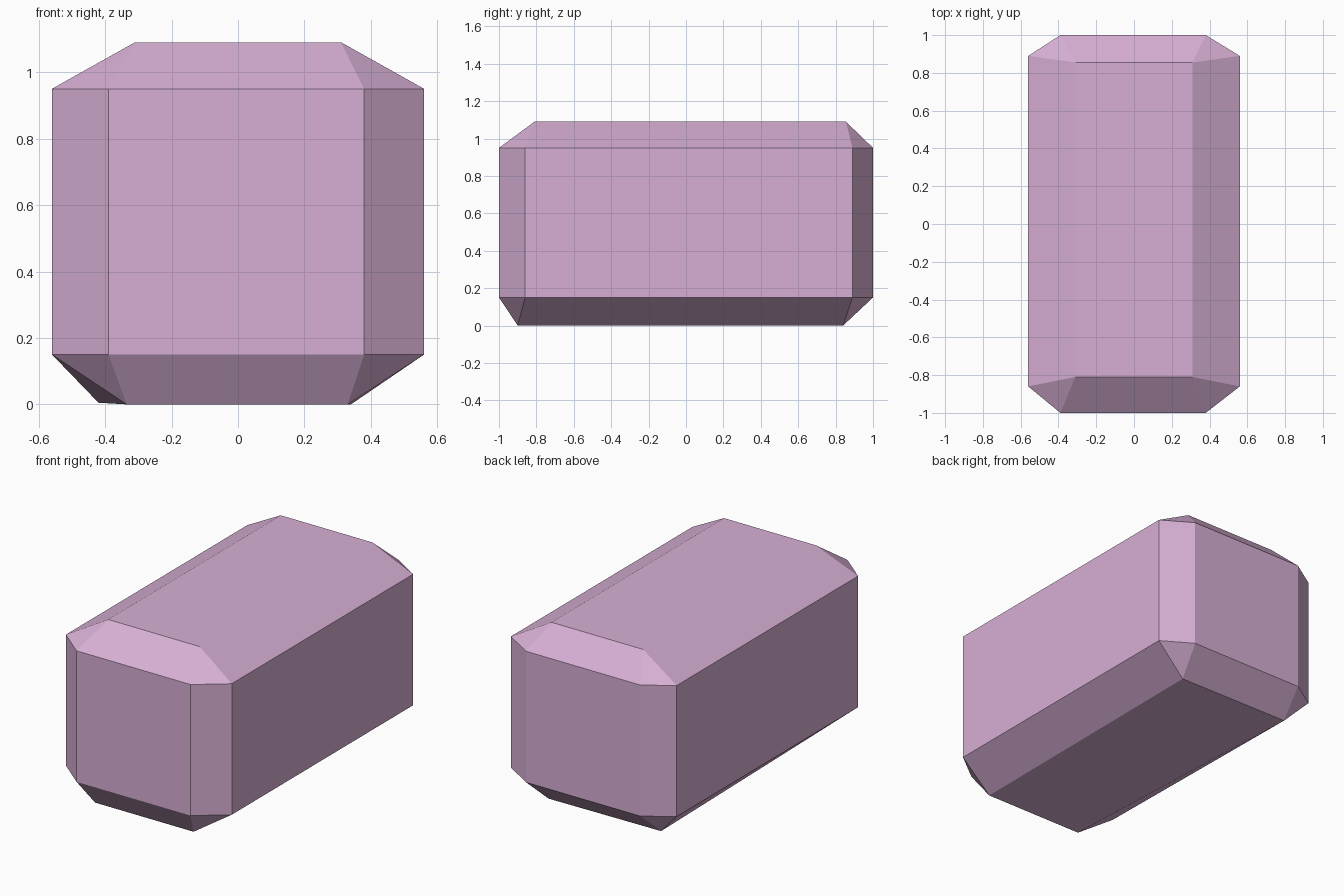
import bpy, bmesh

cube = bpy.data.objects.get("Cube")
if cube:
    bpy.data.objects.remove(cube)

# Pale mauve colour
mat = bpy.data.materials.new("pale_mauve")
mat.use_nodes = True
colour = (0.68, 0.43, 0.66, 1)
mat.diffuse_color = colour
mat.node_tree.nodes["Principled BSDF"].inputs["Base Color"].default_value = colour

# Eight-sided body outline, and the four corners of each cap
outline = [(-.39, -1), (.38, -1), (.56, -.86), (.56, .89),
           (.38, 1), (-.39, 1), (-.56, .89), (-.56, -.86)]
top_corners = [(-.31, -.81, 1.09), (.31, -.81, 1.09), (.31, .855, 1.09), (-.31, .855, 1.09)]
base_corners = [(-.335, -.9, 0), (.33, -.9, 0), (.34, .84, 0), (-.42, .84, .005)]

bm = bmesh.new()


def add_ring(points):
    return [bm.verts.new(p) for p in points]


def add_cap(ring, cap):
    """Flat cap, four sloping sides and a triangle at each corner."""
    bm.faces.new(cap)
    sides = []
    for i in range(4):
        a, b, c = ring[2 * i], ring[2 * i + 1], ring[(2 * i + 2) % 8]
        after = cap[(i + 1) % 4]
        sides.append(bm.faces.new((a, b, after, cap[i])))
        bm.faces.new((b, c, after))
    return sides


# Upright walls
low = add_ring((x, y, .15) for x, y in outline)
high = add_ring((x, y, .95) for x, y in outline)
for i in range(8):
    j = (i + 1) % 8
    bm.faces.new((low[i], low[j], high[j], high[i]))

# Sloping top and base; the twisted base side is folded along its diagonal
add_cap(high, add_ring(top_corners))
base = add_ring(base_corners)
sides = add_cap(low, base)
bmesh.utils.face_split(sides[3], low[7], base[3])
bmesh.ops.recalc_face_normals(bm, faces=bm.faces)

mesh = bpy.data.meshes.new("chamfered_block")
bm.to_mesh(mesh)
bm.free()
mesh.materials.append(mat)
block = bpy.data.objects.new("chamfered_block", mesh)
bpy.context.collection.objects.link(block)
